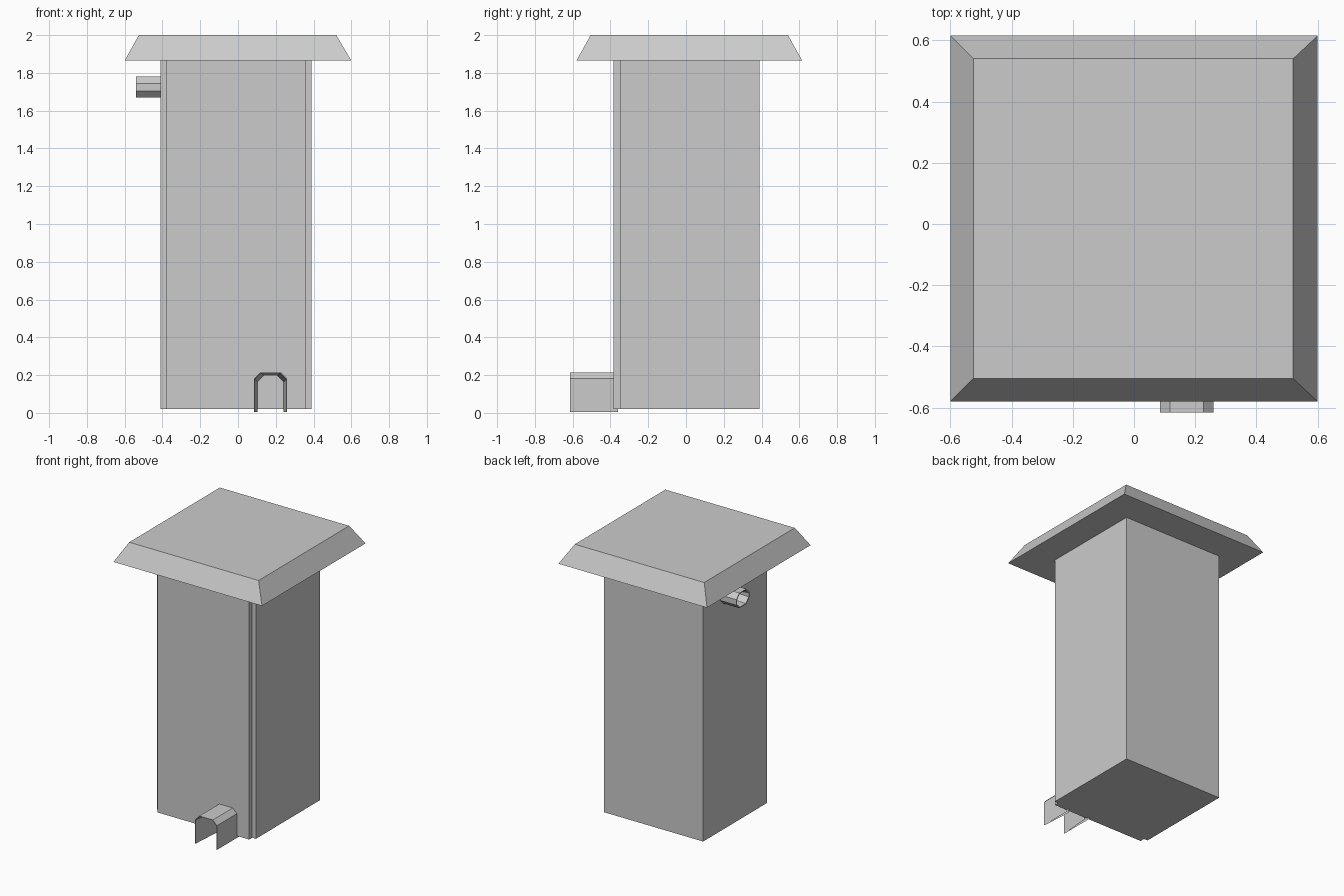
import bpy, bmesh

if "Cube" in bpy.data.objects:
    bpy.data.objects.remove(bpy.data.objects["Cube"])

grey = bpy.data.materials.new("concrete grey")
grey.diffuse_color = (0.6, 0.6, 0.6, 1)
grey.use_nodes = True
grey.node_tree.nodes["Principled BSDF"].inputs["Base Color"].default_value = grey.diffuse_color


def make(name, bm):
    bmesh.ops.recalc_face_normals(bm, faces=bm.faces)
    me = bpy.data.meshes.new(name)
    bm.to_mesh(me)
    bm.free()
    me.materials.append(grey)
    ob = bpy.data.objects.new(name, me)
    bpy.context.collection.objects.link(ob)
    return ob


def loft(name, rings, caps=True, closed=True):
    """Skin a list of point rings, optionally capping both ends."""
    bm = bmesh.new()
    vs = [[bm.verts.new(p) for p in r] for r in rings]
    n = len(rings[0])
    for a, b in zip(vs, vs[1:]):
        for i in range(n if closed else n - 1):
            j = (i + 1) % n
            bm.faces.new((a[i], a[j], b[j], b[i]))
    if caps:
        bm.faces.new(vs[0])
        bm.faces.new(vs[-1])
    return make(name, bm)


def rect(x0, x1, y0, y1, z):
    return [(x0, y0, z), (x1, y0, z), (x1, y1, z), (x0, y1, z)]


# Tower body with notched front corners
def plan(z):
    outline = [(-.38, -.385), (.36, -.385), (.36, -.35), (.39, -.35),
               (.39, .388), (-.41, .388), (-.41, -.35), (-.38, -.35)]
    return [(x, y, z) for x, y in outline]


loft("tower_body", [plan(0.02), plan(1.87)])

# Overhanging bevelled roof slab
loft("roof", [rect(-.6, .6, -.58, .615, 1.865),
              rect(-.525, .52, -.505, .54, 2.0)])


# Hood over the low front opening, thin shell with a tapered inside
def arch(y, d):
    x0, x1, zt, c = .085 + d, .26 - d, .215 - d, .033
    return [(x, y, z) for x, z in [(x0, .005), (x0, zt - c), (x0 + c, zt),
                                   (x1 - c, zt), (x1, zt - c), (x1, .005)]]


loft("front_hood", [arch(-.36, 0), arch(-.615, 0), arch(-.615, .003),
                    arch(-.386, .018)], caps=False, closed=False)


# Hollow spout high on the left side
def spout_ring(x, d):
    y0, y1, z0, z1, c = .04 + d, .19 - d, 1.67 + d, 1.78 - d, .035
    return [(x, y, z) for y, z in [
        (y0 + c, z0), (y1 - c, z0), (y1, z0 + c), (y1, z1 - c),
        (y1 - c, z1), (y0 + c, z1), (y0, z1 - c), (y0, z0 + c)]]


loft("side_spout", [spout_ring(-.40, 0), spout_ring(-.54, 0),
                    spout_ring(-.54, .006), spout_ring(-.412, .012)], caps=False)
